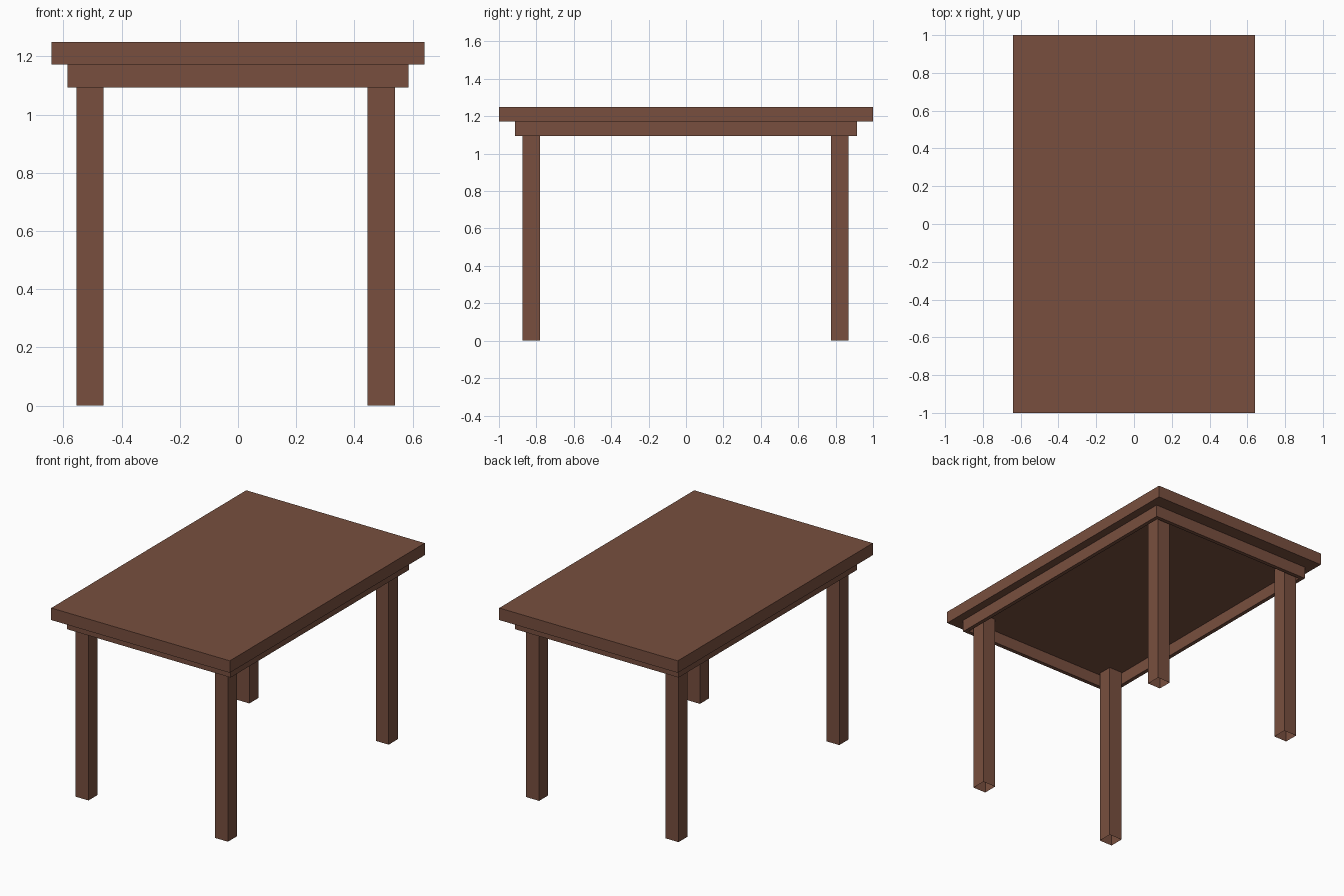
import bpy, bmesh
from mathutils import Vector

if "Cube" in bpy.data.objects:
    bpy.data.objects.remove(bpy.data.objects["Cube"])

wood = bpy.data.materials.new("brown wood")
wood.diffuse_color = (0.188, 0.078, 0.049, 1)
wood.use_nodes = True
wood.node_tree.nodes["Principled BSDF"].inputs["Base Color"].default_value = wood.diffuse_color


def box(name, lo, hi, open_ends=False):
    """Axis-aligned box between two corners, optionally without its z caps."""
    lo, hi = Vector(lo), Vector(hi)
    bm = bmesh.new()
    bmesh.ops.create_cube(bm, size=1)
    for v in bm.verts:
        v.co = Vector([(lo[i] + hi[i]) / 2 + v.co[i] * (hi[i] - lo[i]) for i in range(3)])
    if open_ends:
        bm.normal_update()
        caps = [f for f in bm.faces if abs(f.normal.z) > 0.9]
        bmesh.ops.delete(bm, geom=caps, context='FACES_ONLY')
    mesh = bpy.data.meshes.new(name)
    bm.to_mesh(mesh)
    bm.free()
    mesh.materials.append(wood)
    obj = bpy.data.objects.new(name, mesh)
    bpy.context.collection.objects.link(obj)
    return obj


APRON_BOTTOM, TOP_BOTTOM, TOP = 1.094, 1.172, 1.25

# Table top
box("table_top", (-0.641, -1, TOP_BOTTOM), (0.641, 1, TOP))

# Apron: a thin rectangular frame under the top
ax, ay, t = 0.587, 0.914, 0.025
for side, s in (("left", -1), ("right", 1)):
    x0, x1 = sorted((s * ax, s * (ax - t)))
    box(side + "_apron", (x0, -ay, APRON_BOTTOM), (x1, ay, TOP_BOTTOM))
for side, s in (("front", -1), ("back", 1)):
    y0, y1 = sorted((s * ay, s * (ay - t)))
    box(side + "_apron", (-ax + t, y0, APRON_BOTTOM), (ax - t, y1, TOP_BOTTOM))

# Legs: hollow square posts, open at the foot, running up to the table top
for xs, x0, x1 in (("left", -0.555, -0.462), ("right", 0.446, 0.539)):
    for ys, y0, y1 in (("front", -0.873, -0.780), ("back", 0.776, 0.869)):
        box(f"{ys}_{xs}_leg", (x0, y0, 0), (x1, y1, TOP_BOTTOM), open_ends=True)
